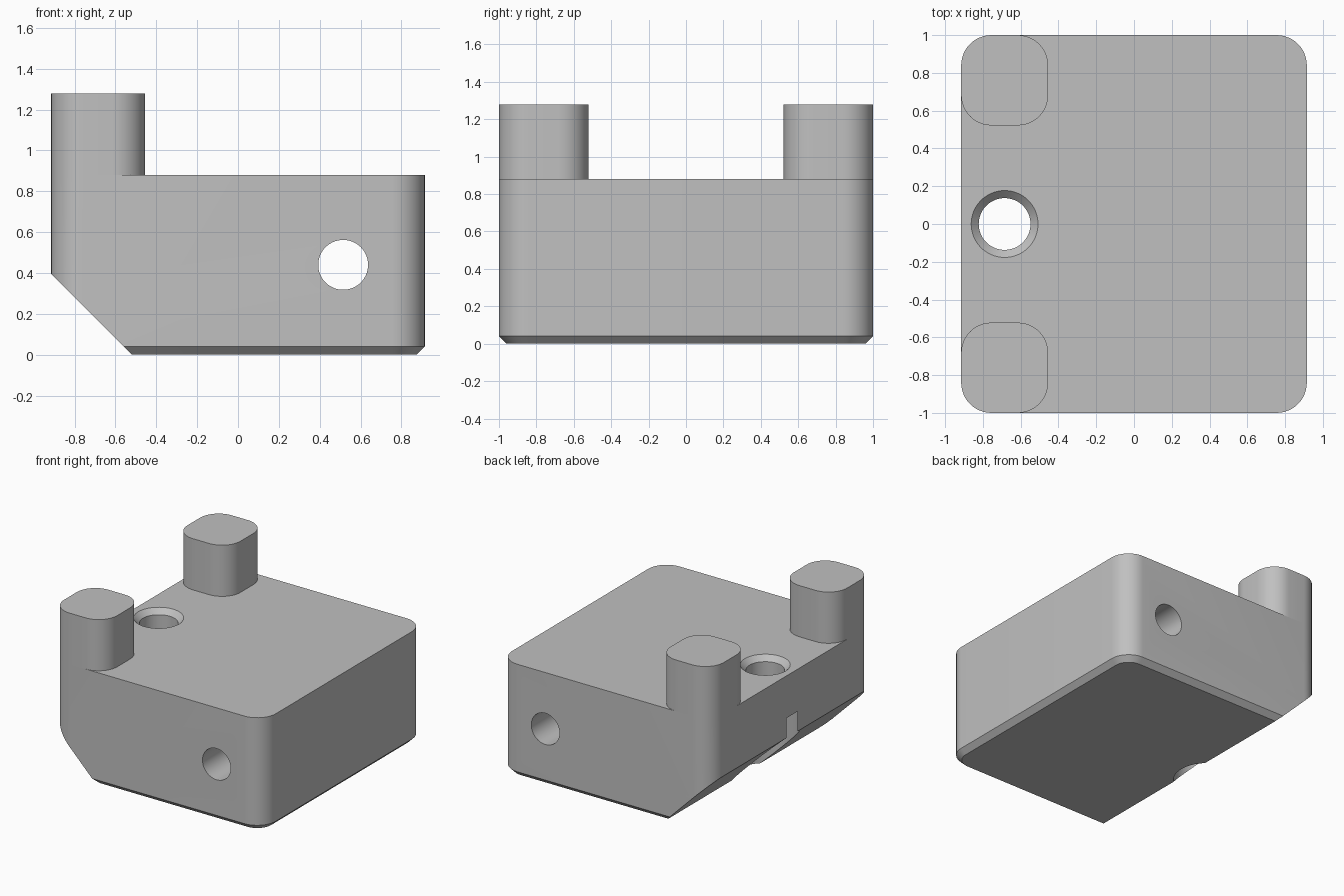
import bpy, bmesh
from math import pi, cos, sin
from mathutils import Vector

old = bpy.data.objects.get("Cube")
if old:
    bpy.data.objects.remove(old, do_unlink=True)

grey = bpy.data.materials.new("plain grey")
grey.use_nodes = True
colour = (0.53, 0.53, 0.53, 1)
grey.diffuse_color = colour
grey.node_tree.nodes["Principled BSDF"].inputs["Base Color"].default_value = colour

HX, HY, TOP, POST_TOP = 0.915, 1.0, 0.88, 1.28
ROUND, CHAMFER = 0.16, 0.04


def rounded_rect(x0, x1, y0, y1, r, z, steps=12):
    """Counter-clockwise outline with rounded corners."""
    centres = [(x1 - r, y1 - r), (x0 + r, y1 - r), (x0 + r, y0 + r), (x1 - r, y0 + r)]
    return [(cx + r * cos(a), cy + r * sin(a), z)
            for q, (cx, cy) in enumerate(centres)
            for a in [(q + i / steps) * pi / 2 for i in range(steps + 1)]]


def circle(x, y, r, z, n=64):
    return [(x + r * cos(2 * pi * i / n), y + r * sin(2 * pi * i / n), z) for i in range(n)]


def loft(rings, bottom=True):
    """Join outlines of equal length from bottom to top, then cap them."""
    bm = bmesh.new()
    loops = [[bm.verts.new(p) for p in ring] for ring in rings]
    for low, high in zip(loops, loops[1:]):
        for i in range(len(low)):
            j = (i + 1) % len(low)
            bm.faces.new((low[i], low[j], high[j], high[i]))
    bm.faces.new(loops[-1])
    if bottom:
        bm.faces.new(loops[0][::-1])
    return bm


def make_object(name, bm):
    mesh = bpy.data.meshes.new(name)
    bm.to_mesh(mesh)
    bm.free()
    mesh.materials.append(grey)
    obj = bpy.data.objects.new(name, mesh)
    bpy.context.collection.objects.link(obj)
    return obj


def activate(obj):
    bpy.ops.object.select_all(action='DESELECT')
    obj.select_set(True)
    bpy.context.view_layer.objects.active = obj


def cut(body, cutter):
    """Subtract the cutter and remove it."""
    cutter.hide_render = True
    mod = body.modifiers.new("cut", 'BOOLEAN')
    mod.operation, mod.solver, mod.object = 'DIFFERENCE', 'EXACT', cutter
    activate(body)
    bpy.ops.object.modifier_apply(modifier=mod.name)
    bpy.data.objects.remove(cutter, do_unlink=True)


# Block with rounded corners and a chamfered foot
c = CHAMFER
bm = loft([rounded_rect(-HX + c, HX - c, -HY + c, HY - c, ROUND - c, 0),
           rounded_rect(-HX, HX, -HY, HY, ROUND, c),
           rounded_rect(-HX, HX, -HY, HY, ROUND, TOP)])

# Sloping underside on the post side
cut_geom = bmesh.ops.bisect_plane(
    bm, geom=bm.verts[:] + bm.edges[:] + bm.faces[:], dist=1e-5,
    plane_co=Vector((-0.52, 0, 0)), plane_no=Vector((-1, 0, -1)), clear_outer=True)
bmesh.ops.holes_fill(bm, edges=[e for e in bm.edges if e.is_boundary], sides=0)
bmesh.ops.recalc_face_normals(bm, faces=bm.faces[:])
body = make_object("body", bm)

# Vertical screw hole with a chamfered mouth
BX, BR = -0.685, 0.137
cut(body, make_object("screw_hole_cutter", loft([
    circle(BX, 0, BR, -0.2), circle(BX, 0, BR, TOP - c),
    circle(BX, 0, BR + c, TOP), circle(BX, 0, BR + c, TOP + 0.2)])))

# Wide pocket from below, breaking through the side
cut(body, make_object("pocket_cutter", loft([
    circle(BX, 0, 0.24, -0.2), circle(BX, 0, 0.24, 0.55)])))

# Cross hole from front to back
cross = make_object("cross_hole_cutter", loft([
    circle(0, 0, 0.122, -1.3), circle(0, 0, 0.122, 1.3)]))
cross.rotation_euler.x = pi / 2
cross.location = (0.515, 0, 0.44)
bpy.context.view_layer.update()
cut(body, cross)

# Two rounded posts, open where they meet the body
parts = [body]
for name, y0 in (("front_post", -HY), ("back_post", HY - 0.478)):
    parts.append(make_object(name, loft(
        [rounded_rect(-HX, -0.455, y0, y0 + 0.478, ROUND, z) for z in (TOP, POST_TOP)],
        bottom=False)))

for obj in parts:
    activate(obj)
    bpy.ops.object.shade_smooth_by_angle(angle=pi / 6)
